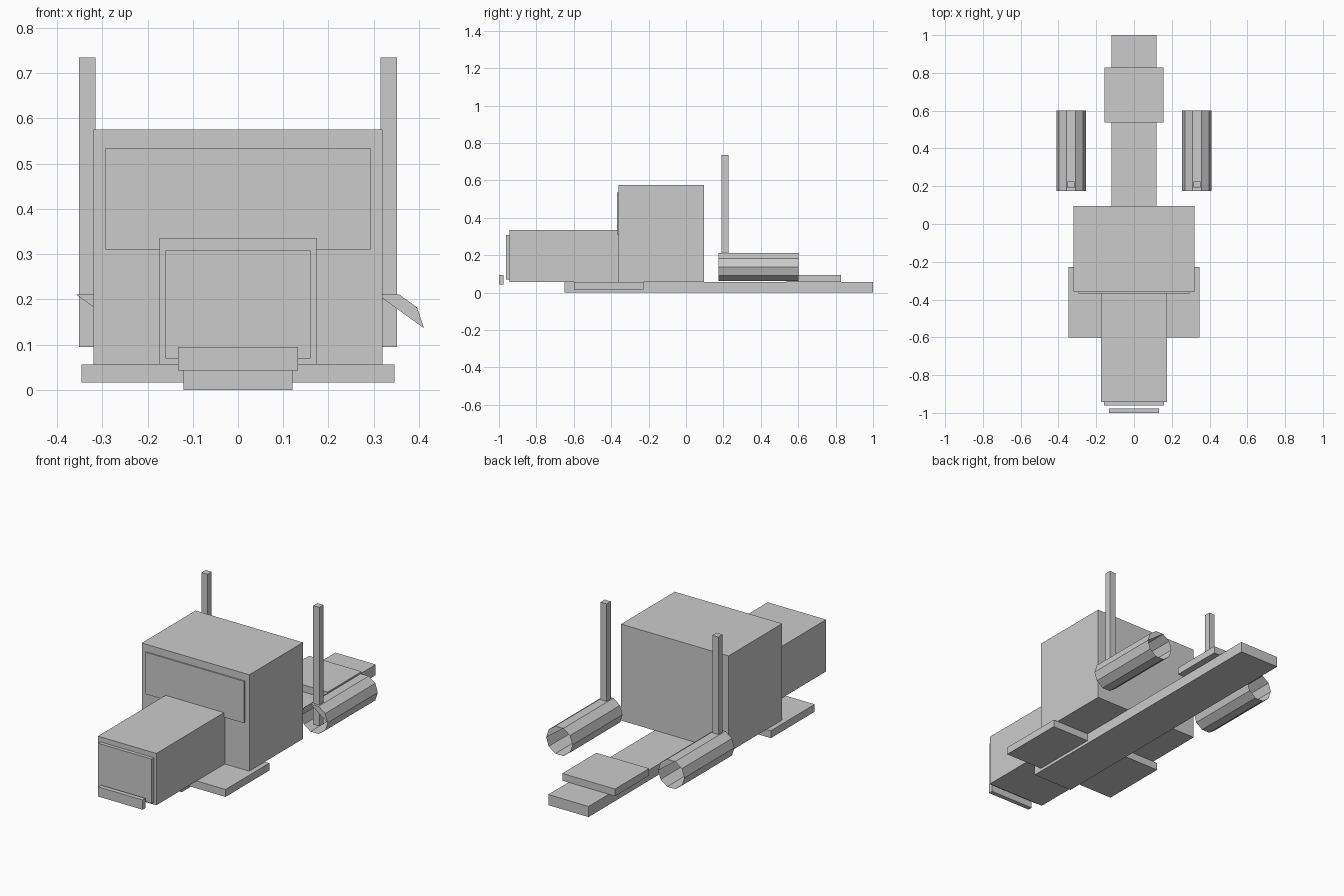
import bpy, bmesh, math

if "Cube" in bpy.data.objects:
    bpy.data.objects.remove(bpy.data.objects["Cube"])

grey = bpy.data.materials.new("plain grey")
grey.diffuse_color = (0.6, 0.6, 0.6, 1)
grey.use_nodes = True
grey.node_tree.nodes["Principled BSDF"].inputs["Base Color"].default_value = grey.diffuse_color


def finish(name, bm):
    mesh = bpy.data.meshes.new(name)
    bm.to_mesh(mesh)
    bm.free()
    mesh.materials.append(grey)
    obj = bpy.data.objects.new(name, mesh)
    bpy.context.collection.objects.link(obj)
    return obj


def box(name, x, y, z):
    """Box from (min, max) ranges on each axis."""
    bm = bmesh.new()
    bmesh.ops.create_cube(bm, size=1)
    for v in bm.verts:
        v.co = [(r[0] + r[1]) / 2 + c * (r[1] - r[0]) for c, r in zip(v.co, (x, y, z))]
    return finish(name, bm)


def tank(name, cx, cz, radius, y0, y1, sides=10):
    """Open ten-sided tube with a partial plate closing the top of each end."""
    bm = bmesh.new()
    rings = []
    for y in (y0, y1):
        rings.append([bm.verts.new((cx + radius * math.cos(a), y, cz + radius * math.sin(a)))
                      for a in (math.tau * i / sides for i in range(sides))])
    front, back = rings
    for i in range(sides):
        j = (i + 1) % sides
        bm.faces.new((front[i], back[i], back[j], front[j]))
    bm.faces.new(front[:4])
    bm.faces.new(back[3::-1])
    return finish(name, bm)


# Frame and running boards
box("chassis", (-0.12, 0.12), (-0.65, 1.0), (0.0, 0.057))
box("running_board", (-0.346, 0.346), (-0.6, -0.228), (0.016, 0.056))

# Cab, hood and front details
box("cab", (-0.32, 0.32), (-0.361, 0.095), (0.056, 0.575))
box("windshield", (-0.293, 0.293), (-0.368, -0.358), (0.31, 0.535))
box("hood", (-0.174, 0.174), (-0.943, -0.361), (0.056, 0.335))
box("grille", (-0.16, 0.16), (-0.962, -0.943), (0.069, 0.308))
box("bumper", (-0.133, 0.133), (-1.0, -0.976), (0.043, 0.095))

# Trailer coupling plate
box("coupling_plate", (-0.157, 0.157), (0.538, 0.828), (0.056, 0.095))

# Exhaust stacks and fuel tanks on both sides
for side, s in (("left", -1), ("right", 1)):
    cx = s * 0.333
    box(side + "_exhaust_stack", (cx - 0.018, cx + 0.018), (0.19, 0.226), (0.095, 0.735))
    tank(side + "_fuel_tank", cx, 0.136, 0.078, 0.175, 0.602)
